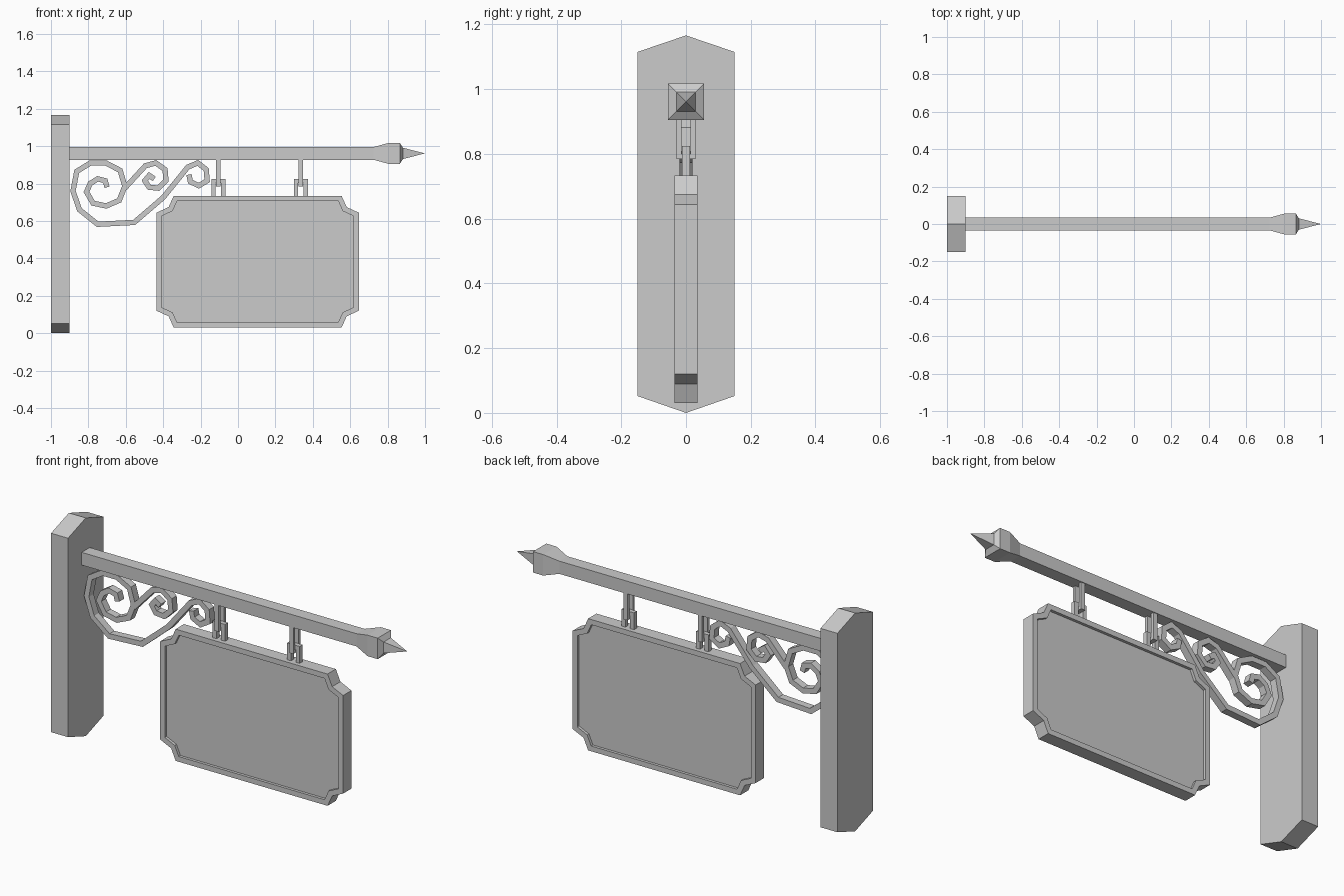
import bpy, bmesh
from mathutils import Vector

if "Cube" in bpy.data.objects:
    bpy.data.objects.remove(bpy.data.objects["Cube"])


def finish(bm, name):
    bmesh.ops.recalc_face_normals(bm, faces=bm.faces[:])
    mesh = bpy.data.meshes.new(name)
    bm.to_mesh(mesh)
    bm.free()
    ob = bpy.data.objects.new(name, mesh)
    bpy.context.collection.objects.link(ob)
    return ob


def loft(bm, rings, cap=True):
    """Skin a series of equal-length point rings."""
    vs = [[bm.verts.new(p) for p in r] for r in rings]
    for a, b in zip(vs, vs[1:]):
        for i in range(len(a)):
            j = (i + 1) % len(a)
            bm.faces.new((a[i], a[j], b[j], b[i]))
    if cap:
        return [bm.faces.new(vs[0]), bm.faces.new(vs[-1])]


def box(bm, x0, x1, y0, y1, z0, z1):
    loft(bm, [[(x, y0, z0), (x, y1, z0), (x, y1, z1), (x, y0, z1)] for x in (x0, x1)])


# wall post with pointed ends
bm = bmesh.new()
prof = [(0, 0), (.15, .052), (.15, 1.115), (0, 1.166), (-.15, 1.115), (-.15, .052)]
loft(bm, [[(x, y, z) for y, z in prof] for x in (-1, -.9)])
finish(bm, "wall_post")

# square beam with flared finial and spike
bm = bmesh.new()
ZC = .961
sections = [(-.9, .034), (.725, .034), (.805, .056), (.865, .056), (.882, .03), (.998, .0005)]
loft(bm, [[(x, a * h, ZC + b * h) for a, b in ((-1, -1), (1, -1), (1, 1), (-1, 1))]
          for x, h in sections])
finish(bm, "beam_with_finial")

# sign board with notched corners and recessed panels
bm = bmesh.new()
CX, CZ, W, H = .105, .382, .541, .352
notch = [(0, .09), (.065, .06), (.092, 0)]
outline = []
for sx, sz in ((-1, 1), (1, 1), (1, -1), (-1, -1)):
    pts = [(CX + sx * (W - a), CZ + sz * (H - b)) for a, b in notch]
    outline += pts if sx * sz < 0 else pts[::-1]
faces = loft(bm, [[(x, y, z) for x, z in outline] for y in (-.035, .035)])
bmesh.ops.recalc_face_normals(bm, faces=bm.faces[:])
bmesh.ops.inset_individual(bm, faces=faces, thickness=.028, use_even_offset=True)
for f in bmesh.ops.extrude_discrete_faces(bm, faces=faces)["faces"]:
    inward = -.015 if f.calc_center_median().y > 0 else .015
    bmesh.ops.translate(bm, verts=f.verts[:], vec=(0, inward, 0))
finish(bm, "sign_board")

# interlocking hanger links
for side, cx in (("left", -.105), ("right", .336)):
    bm = bmesh.new()
    for s in (-1, 1):
        box(bm, cx - .012, cx + .012, min(s * .014, s * .03), max(s * .014, s * .03), .784, .935)
    box(bm, cx - .012, cx + .012, -.014, .014, .784, .8)
    finish(bm, "upper_link_" + side)
    bm = bmesh.new()
    for s in (-1, 1):
        a, b = sorted((s * .014, s * .037))
        box(bm, cx + a, cx + b, -.012, .012, .725, .824)
    box(bm, cx - .014, cx + .014, -.012, .012, .803, .824)
    finish(bm, "lower_link_" + side)


# wrought scroll: flat ribbon with mitred joints along an x-z path
def scroll(name, path, half=.014, depth=.02):
    p = [Vector(q) for q in path]
    rings = []
    for i, c in enumerate(p):
        d0 = (c - p[max(i - 1, 0)]) if i else p[1] - p[0]
        d1 = (p[i + 1] - c) if i < len(p) - 1 else d0
        d0, d1 = d0.normalized(), d1.normalized()
        t = (d0 + d1).normalized()
        n = Vector((-t.y, t.x)) * half / max(t.dot(d0), .5)
        a, b = c + n, c - n
        rings.append([(a.x, -depth, a.y), (b.x, -depth, b.y), (b.x, depth, b.y), (a.x, depth, a.y)])
    bm = bmesh.new()
    loft(bm, rings)
    finish(bm, name)


scroll("large_scroll", [
    (-.70, .78), (-.71, .815), (-.75, .825), (-.79, .80), (-.81, .755), (-.775, .695),
    (-.705, .68), (-.635, .71), (-.605, .785), (-.63, .87), (-.705, .909), (-.79, .909),
    (-.862, .865), (-.882, .76), (-.848, .66), (-.75, .582), (-.555, .592), (-.40, .725),
    (-.268, .888), (-.215, .91), (-.17, .875), (-.165, .815), (-.21, .788), (-.255, .81),
    (-.262, .848)])
scroll("small_scroll", [
    (-.605, .775), (-.495, .895), (-.44, .91), (-.39, .875), (-.385, .815), (-.425, .775),
    (-.475, .78), (-.498, .815), (-.475, .843), (-.448, .825)])
